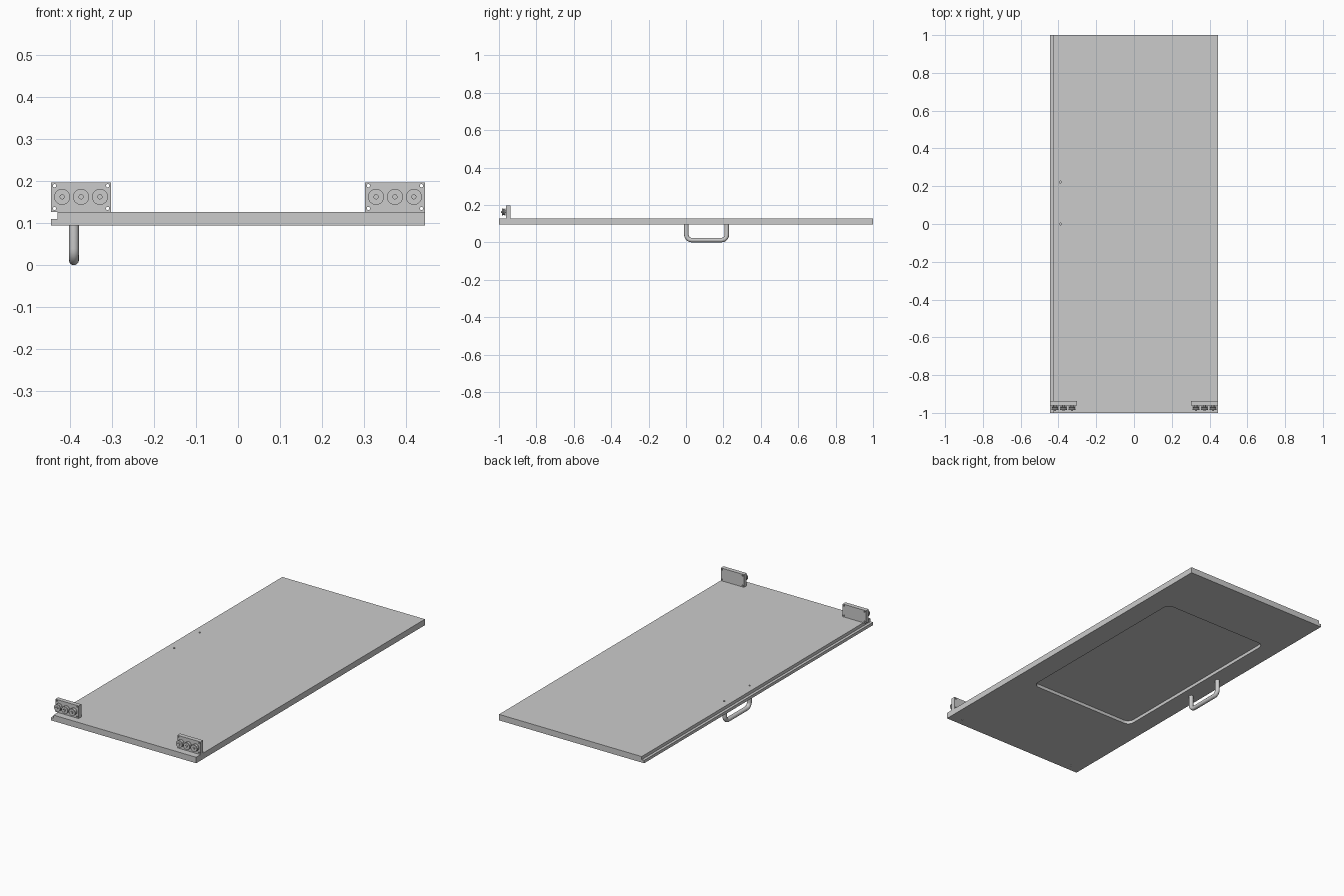
import bpy, bmesh, math
from mathutils import Matrix, Vector

if "Cube" in bpy.data.objects:
    bpy.data.objects.remove(bpy.data.objects["Cube"])


def finish(bm, name, smooth=False):
    bmesh.ops.recalc_face_normals(bm, faces=bm.faces)
    me = bpy.data.meshes.new(name)
    bm.to_mesh(me)
    bm.free()
    ob = bpy.data.objects.new(name, me)
    bpy.context.collection.objects.link(ob)
    if smooth:
        select(ob)
        bpy.ops.object.shade_smooth_by_angle(angle=math.radians(35))
    return ob


def select(ob):
    bpy.ops.object.select_all(action='DESELECT')
    ob.select_set(True)
    bpy.context.view_layer.objects.active = ob


def prism(bm, pts, direction):
    face = bm.faces.new([bm.verts.new(p) for p in pts])
    ext = bmesh.ops.extrude_face_region(bm, geom=[face])
    verts = [g for g in ext['geom'] if isinstance(g, bmesh.types.BMVert)]
    bmesh.ops.translate(bm, verts=verts, vec=Vector(direction))


def cylinder(bm, centre, r, depth, axis='Z', segs=16):
    rot = Matrix.Rotation(math.pi / 2, 4, 'X') if axis == 'Y' else Matrix()
    bmesh.ops.create_cone(bm, cap_ends=True, segments=segs, radius1=r, radius2=r,
                          depth=depth, matrix=Matrix.Translation(centre) @ rot)


def cut(ob, bm):
    cutter = finish(bm, "cutter")
    cutter.hide_render = True
    mod = ob.modifiers.new("cut", 'BOOLEAN')
    mod.operation, mod.solver, mod.object = 'DIFFERENCE', 'EXACT', cutter
    select(ob)
    bpy.ops.object.modifier_apply(modifier=mod.name)
    bpy.data.objects.remove(cutter, do_unlink=True)


def arc(cx, cy, r, start, n=6):
    return [(cx + r * math.cos(math.radians(start + 90 * i / n)),
             cy + r * math.sin(math.radians(start + 90 * i / n))) for i in range(n + 1)]


W, Z0, Z1 = 0.444, 0.094, 0.127

# Door panel with a stepped rebate along the left edge
bm = bmesh.new()
profile = [(-W, Z0), (W, Z0), (W, Z1), (-W + 0.015, Z1), (-W + 0.015, 0.11), (-W, 0.11)]
prism(bm, [(x, -1, z) for x, z in profile], (0, 2, 0))
panel = finish(bm, "door_panel")

# Rounded recess underneath
x0, x1, y0, y1, r = -0.335, 0.32, -0.44, 0.66, 0.035
outline = (arc(x1 - r, y1 - r, r, 0) + arc(x0 + r, y1 - r, r, 90)
           + arc(x0 + r, y0 + r, r, 180) + arc(x1 - r, y0 + r, r, 270))
bm = bmesh.new()
prism(bm, [(x, y, Z0 - 0.02) for x, y in outline], (0, 0, 0.038))
cut(panel, bm)

# Screw holes: handle holes on top, bracket holes underneath
bm = bmesh.new()
for y in (0.0, 0.222):
    cylinder(bm, (-0.39, y, Z1), 0.005, 0.036)
for x in (-0.373, 0.373):
    cylinder(bm, (x, -0.96, Z0), 0.004, 0.03)
cut(panel, bm)

# Pull handle: round bar bent into a U
hx, ya, yb, tube, bend = -0.39, 0.002, 0.218, 0.012, 0.028
path = ([(ya, Z0 + 0.001)] + arc(ya + bend, tube + bend, bend, 180)
        + arc(yb - bend, tube + bend, bend, 270) + [(yb, Z0 + 0.001)])
cu = bpy.data.curves.new("pull_handle", 'CURVE')
cu.dimensions = '3D'
cu.bevel_depth, cu.bevel_resolution, cu.use_fill_caps = tube, 4, True
sp = cu.splines.new('POLY')
sp.points.add(len(path) - 1)
for p, (y, z) in zip(sp.points, path):
    p.co = (hx, y, z, 1)
handle = bpy.data.objects.new("pull_handle", cu)
bpy.context.collection.objects.link(handle)
select(handle)
bpy.ops.object.convert(target='MESH')
bpy.ops.object.shade_smooth_by_angle(angle=math.radians(35))


def roller(name, x, z):
    # Grooved wheel, axle and bolt head turned about a front-back axis
    turned = [(0, -0.955), (0.007, -0.955), (0.007, -0.965), (0.019, -0.965),
              (0.019, -0.969), (0.015, -0.974), (0.019, -0.979), (0.019, -0.984),
              (0.009, -0.984), (0.009, -0.982), (0.006, -0.982), (0.006, -0.989), (0, -0.989)]
    bm = bmesh.new()
    vs = [bm.verts.new((x + rad, y, z)) for rad, y in turned]
    es = [bm.edges.new(e) for e in zip(vs, vs[1:])]
    bmesh.ops.spin(bm, geom=vs + es, cent=(x, 0, z), axis=(0, 1, 0),
                   angle=math.tau, steps=28, use_duplicate=False)
    bmesh.ops.remove_doubles(bm, verts=bm.verts, dist=1e-5)
    finish(bm, name, True)


# Roller brackets, one at each front corner
for side, s in (("left", -1), ("right", 1)):
    cx, cz, hw, hh = s * 0.373, 0.162, 0.071, 0.035
    bm = bmesh.new()
    prism(bm, [(cx + a * hw, -0.962, cz + b * hh)
               for a, b in ((-1, -1), (1, -1), (1, 1), (-1, 1))], (0, 0.024, 0))
    plate = finish(bm, side + "_bracket_plate")
    bm = bmesh.new()
    for a in (-1, 1):
        for b in (-1, 1):
            cylinder(bm, (cx + a * (hw - 0.008), -0.95, cz + b * (hh - 0.008)), 0.004, 0.06, 'Y')
    cut(plate, bm)
    for i in (-1, 0, 1):
        roller(f"{side}_roller_{i + 2}", cx + i * 0.045, cz + 0.0005)
